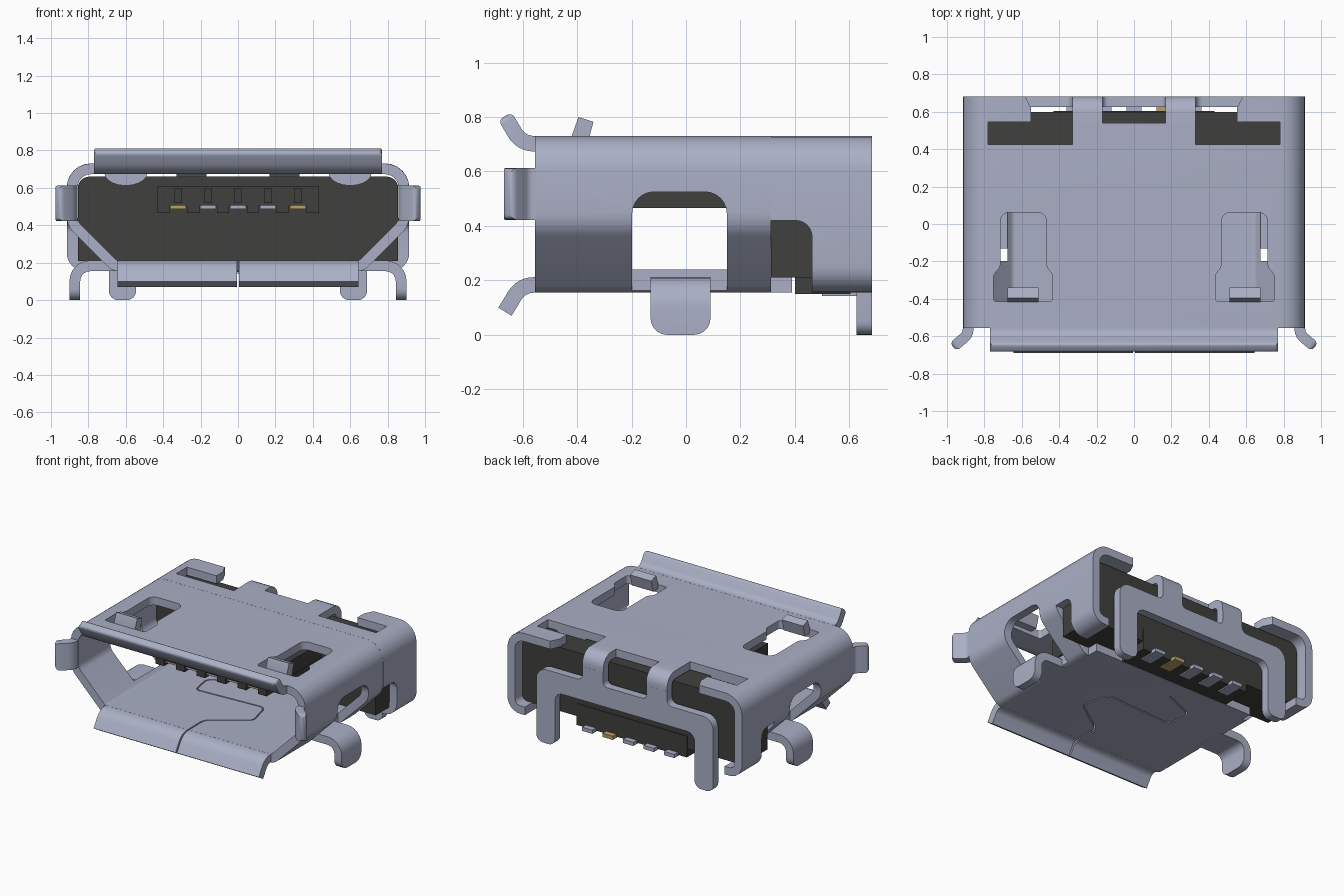
import bpy, bmesh, math
from mathutils import Vector

cube = bpy.data.objects.get("Cube")
if cube:
    bpy.data.objects.remove(cube, do_unlink=True)


def material(name, rgb):
    m = bpy.data.materials.new(name)
    m.use_nodes = True
    m.diffuse_color = (*rgb, 1)
    m.node_tree.nodes["Principled BSDF"].inputs["Base Color"].default_value = (*rgb, 1)
    return m


STEEL = material("blue grey steel", (0.40, 0.43, 0.56))
BLACK = material("black plastic", (0.05, 0.05, 0.048))
GOLD = material("gold contact", (0.48, 0.36, 0.13))
T = 0.057  # sheet thickness
parts = []


def fillet(pts, closed=False, n=6):
    """Round the corners of a path; a point is (a, b) or (a, b, radius)."""
    out = []
    for i, p in enumerate(pts):
        c = Vector(p[:2])
        if len(p) < 3 or (not closed and i in (0, len(pts) - 1)):
            out.append(c)
            continue
        d0 = (Vector(pts[i - 1][:2]) - c).normalized()
        d1 = (Vector(pts[(i + 1) % len(pts)][:2]) - c).normalized()
        half = d0.angle(d1) / 2
        mid = c + (d0 + d1).normalized() * (p[2] / math.sin(half))
        s = c + d0 * (p[2] / math.tan(half)) - mid
        e = c + d1 * (p[2] / math.tan(half)) - mid
        turn = math.atan2(s.x * e.y - s.y * e.x, s.dot(e))
        for k in range(n + 1):
            a = turn * k / n
            out.append(mid + Vector((s.x * math.cos(a) - s.y * math.sin(a),
                                     s.x * math.sin(a) + s.y * math.cos(a))))
    return out


def prism(name, outline, axis, lo, hi, mat=STEEL):
    """Extrude a 2D outline along an axis."""
    place = {"x": lambda p, h: (h, p[0], p[1]),
             "y": lambda p, h: (p[0], h, p[1]),
             "z": lambda p, h: (p[0], p[1], h)}[axis]
    bm = bmesh.new()
    a = [bm.verts.new(place(p, lo)) for p in outline]
    b = [bm.verts.new(place(p, hi)) for p in outline]
    bm.faces.new(a)
    bm.faces.new(b[::-1])
    for i in range(len(a)):
        j = (i + 1) % len(a)
        bm.faces.new((a[i], b[i], b[j], a[j]))
    bmesh.ops.recalc_face_normals(bm, faces=bm.faces)
    me = bpy.data.meshes.new(name)
    bm.to_mesh(me)
    bm.free()
    me.materials.append(mat)
    ob = bpy.data.objects.new(name, me)
    bpy.context.collection.objects.link(ob)
    parts.append(ob)
    return ob


def strip(name, pts, axis, lo, hi, t=T, mat=STEEL):
    """Bent sheet: thicken an open path and extrude it."""
    path = fillet(pts)
    left, right = [], []
    for i, p in enumerate(path):
        d0 = (p - path[i - 1]).normalized() if i else None
        d1 = (path[i + 1] - p).normalized() if i < len(path) - 1 else None
        d = ((d0 or d1) + (d1 or d0)).normalized()
        k = t / 2 / max(d.dot(d0 or d1), 0.3)
        nrm = Vector((-d.y, d.x)) * k
        left.append(p + nrm)
        right.append(p - nrm)
    return prism(name, left + right[::-1], axis, lo, hi, mat)


def box(name, x, y, z, mat=STEEL):
    return prism(name, [(x[0], y[0]), (x[1], y[0]), (x[1], y[1]), (x[0], y[1])], "z", *z, mat)


def cut(ob, cutters):
    for c in cutters:
        c.hide_render = True
        m = ob.modifiers.new("cut", "BOOLEAN")
        m.operation, m.solver, m.object = "DIFFERENCE", "EXACT", c
        dg = bpy.context.evaluated_depsgraph_get()
        me = bpy.data.meshes.new_from_object(ob.evaluated_get(dg))
        ob.modifiers.clear()
        ob.data = me
    for c in cutters:
        parts.remove(c)
        bpy.data.objects.remove(c, do_unlink=True)


def round_corners(ob, test, r):
    """Bevel the edges whose two ends both pass the test."""
    bm = bmesh.new()
    bm.from_mesh(ob.data)
    es = [e for e in bm.edges if all(test(v.co) for v in e.verts)]
    bmesh.ops.bevel(bm, geom=es, offset=r, segments=4, profile=0.5, affect="EDGES")
    bm.to_mesh(ob.data)
    bm.free()


def mirrored(half):
    return half + [(-p[0], *p[1:]) for p in reversed(half)]


# Front shell: a chamfered tube
tube = prism("front_shell", fillet(mirrored([(0.673, 0.155, 0.08), (0.915, 0.398, 0.12), (0.915, 0.73, 0.128)]), True),
             "y", -0.555, 0.312)
bore = prism("bore", fillet(mirrored([(0.648, 0.212, 0.03), (0.858, 0.422, 0.07), (0.858, 0.673, 0.07)]), True),
             "y", -0.7, 0.5)
cut(tube, [bore])
cutters = []
for s in (1, -1):
    cutters.append(prism("side_window", fillet([(-0.198, 0.1), (0.15, 0.1), (0.15, 0.525, 0.08), (-0.198, 0.525, 0.08)], True),
                         "x", *sorted((s * 0.675, s * 1.0))))
    cutters.append(prism("spring_window", fillet(
        [(s * x, y, r) for x, y, r in [(0.437, -0.415, 0.015), (0.75, -0.415, 0.015), (0.75, -0.27, 0.03),
                                       (0.715, -0.23, 0.03), (0.715, 0.062, 0.05), (0.467, 0.062, 0.05),
                                       (0.467, -0.23, 0.03), (0.437, -0.27, 0.03)]], True), "z", 0.6, 0.8))
# Interlocking seam in the floor
cutters.append(strip("seam", [(0, -0.7), (0, -0.38, 0.06), (0.26, -0.2, 0.05), (0.21, 0.0, 0.05), (-0.31, -0.03, 0.04),
                              (-0.34, 0.14, 0.05), (-0.1, 0.24)], "z", 0.1, 0.25, 0.009))
cut(tube, cutters)
box("floor_extension", (-0.64, 0.64), (0.312, 0.39), (0.155, 0.212))

# Rear shell: straight sides curled under at the bottom
rear = strip("rear_shell", mirrored([(0.78, 0.183), (0.887, 0.183, 0.07), (0.887, 0.702, 0.1)]), "y", 0.312, 0.683)
cutters = [prism("rear_notch", fillet([(-0.55, 0.54), (0.55, 0.54), (0.55, 0.62), (0.6, 0.72), (-0.6, 0.72), (-0.55, 0.62)], True),
                 "z", 0.6, 0.8)]
for s in (1, -1):
    cutters.append(box("top_slot", sorted((s * 0.33, s * 0.78)), (0.425, 0.545), (0.64, 0.8)))
    cutters.append(prism("side_slot", fillet([(0.30, 0.1), (0.463, 0.1), (0.463, 0.42, 0.06), (0.30, 0.42)], True),
                         "x", *sorted((s * 0.7, s * 1.0))))
cut(rear, cutters)

# Flared lips round the mouth
lip = strip("top_lip", [(-0.55, 0.702), (-0.605, 0.702, 0.08), (-0.665, 0.803)], "x", -0.77, 0.77)
round_corners(lip, lambda c: c.y < -0.63 and c.z > 0.78, 0.02)
for s, side in ((1, "left"), (-1, "right")):
    strip(side + "_bottom_lip", [(-0.55, 0.183), (-0.605, 0.183, 0.08), (-0.665, 0.085)],
          "x", *sorted((s * 0.005, s * 0.645)))
    lip = strip(side + "_side_lip", [(s * 0.887, -0.55), (s * 0.887, -0.59, 0.06), (s * 0.967, -0.658)], "z", 0.422, 0.612)
    round_corners(lip, lambda c: c.y < -0.62 and abs(c.x) > 0.93, 0.025)

    # Side mounting leg
    leg = strip(side + "_side_leg", [(s * 0.64, 0.183), (s * 0.872, 0.183, 0.08), (s * 0.872, 0.0)], "y", -0.13, 0.09)
    bm = bmesh.new()
    bm.from_mesh(leg.data)
    es = [e for e in bm.edges if all(v.co.z < 0.001 for v in e.verts) and abs(e.verts[0].co.y - e.verts[1].co.y) < 0.001]
    bmesh.ops.bevel(bm, geom=es, offset=0.06, segments=5, profile=0.5, affect="EDGES")
    bm.to_mesh(leg.data)
    bm.free()

    # Raised spring tab in the top window, and pressed dimple behind it
    prism(side + "_spring_tab", [(-0.418, 0.70), (-0.418, 0.735), (-0.395, 0.80), (-0.34, 0.782), (-0.362, 0.70)],
          "x", *sorted((s * 0.51, s * 0.675)))
    prism(side + "_dimple", [(s * (0.6 + 0.115 * math.cos(a)), 0.68 - 0.068 * math.sin(a))
                             for a in [math.pi * k / 10 for k in range(11)]], "y", 0.28, 0.42)
    # Strap folding over the back
    strip(side + "_back_strap", [(0.535, 0.702), (0.654, 0.702, 0.06), (0.654, 0.60)], "x", *sorted((s * 0.168, s * 0.33)))

# Back plate with two legs
prism("back_plate", fillet(mirrored(
    [(0.545, 0.38, 0.06), (0.545, 0.0, 0.05), (0.69, 0.0, 0.05), (0.69, 0.52, 0.08), (0.33, 0.52, 0.04),
     (0.33, 0.62), (0.168, 0.62), (0.168, 0.52, 0.03)]), True), "y", 0.6255, 0.683)

# Plastic body
prism("body", fillet(mirrored([(0.856, 0.21), (0.856, 0.66, 0.06)]), True), "y", 0.313, 0.60, BLACK)
box("body_base", (-0.43, 0.43), (0.40, 0.605), (0.15, 0.3), BLACK)
box("tongue", (-0.43, 0.43), (-0.30, 0.32), (0.505, 0.61), BLACK)
for i in range(6):  # ribs between the contacts
    x = -0.4 + 0.16 * i
    box("tongue_rib", (x - 0.033, x + 0.033), (-0.30, 0.32), (0.465, 0.506), BLACK)

# Contacts and solder tails
for i in range(5):
    x = -0.32 + 0.16 * i
    box("contact", (x - 0.043, x + 0.043), (-0.29, 0.32), (0.488, 0.506), GOLD if i in (0, 4) else STEEL)
    box("contact_ridge", (x - 0.02, x + 0.02), (-0.312, -0.29), (0.52, 0.60), BLACK)
    box("solder_tail", (x - 0.04, x + 0.04), (0.5, 0.645), (0.142, 0.168), GOLD if i == 3 else STEEL)

# Smooth bends, sharp sheet edges
bpy.ops.object.select_all(action="DESELECT")
for ob in parts:
    ob.select_set(True)
bpy.context.view_layer.objects.active = parts[0]
bpy.ops.object.shade_smooth_by_angle(angle=math.radians(32))
